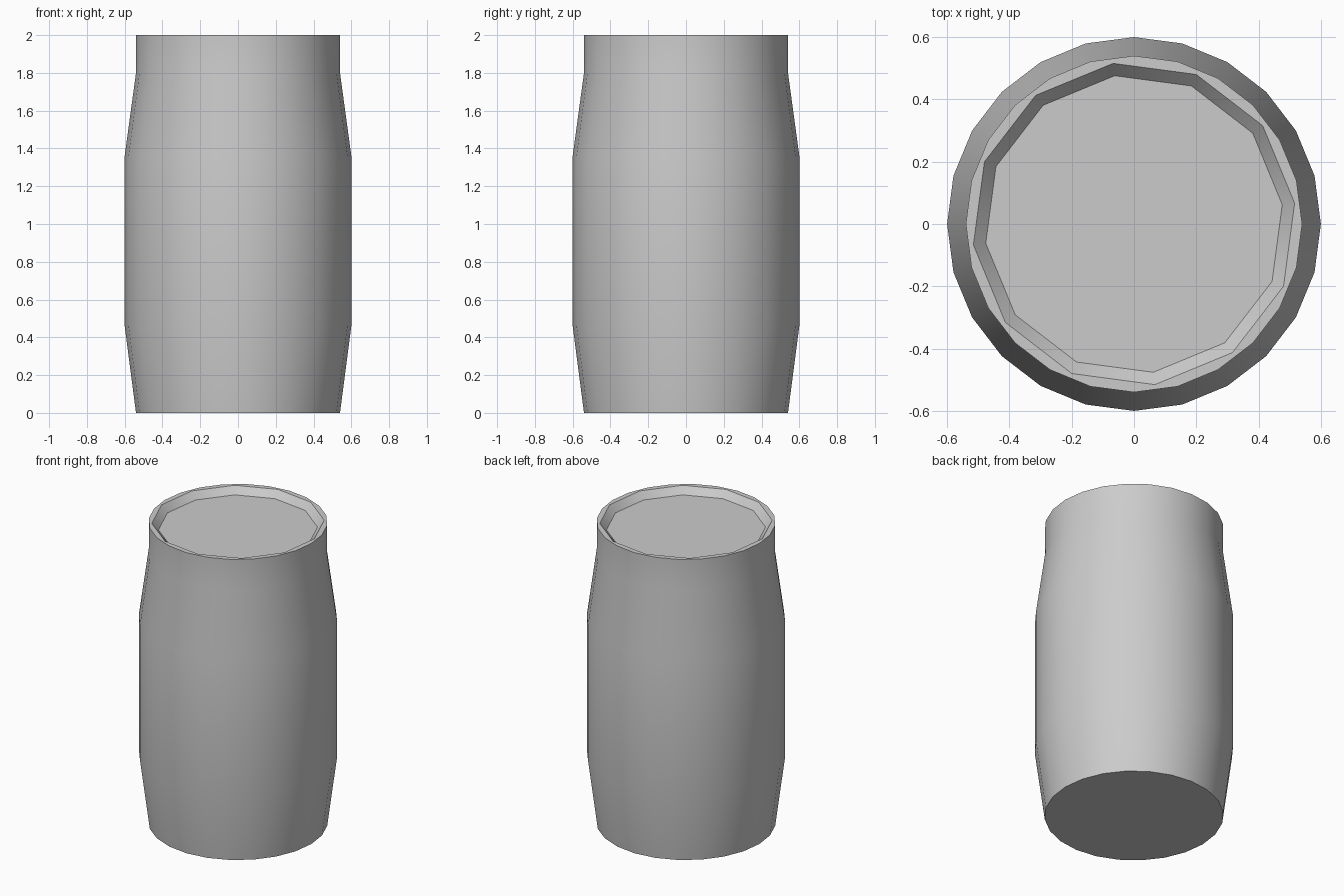
import bpy, bmesh, math

cube = bpy.data.objects.get("Cube")
if cube:
    bpy.data.objects.remove(cube, do_unlink=True)

# Single plain grey
grey = bpy.data.materials.new("light_grey")
grey.use_nodes = True
colour = (0.6, 0.6, 0.6, 1)
grey.diffuse_color = colour
grey.node_tree.nodes["Principled BSDF"].inputs["Base Color"].default_value = colour


def ring(bm, radius, z, sides, turn=0.0):
    """Closed loop of vertices and edges; returns both."""
    verts = []
    for i in range(sides):
        a = turn + math.tau * i / sides
        verts.append(bm.verts.new((radius * math.cos(a), radius * math.sin(a), z)))
    edges = [bm.edges.new((verts[i - 1], verts[i])) for i in range(sides)]
    return verts, edges


def bridge(bm, rings):
    for lower, upper in zip(rings, rings[1:]):
        bmesh.ops.bridge_loops(bm, edges=lower[1] + upper[1])


bm = bmesh.new()

# Outer wall: bulging middle, tapered ends, straight neck
profile = [(0.54, 0), (0.6, 0.46), (0.6, 1.36), (0.54, 1.8), (0.54, 2)]
wall = [ring(bm, r, z, 24) for r, z in profile]
bridge(bm, wall)
bm.faces.new(wall[0][0])

# Shallow twelve-sided recess in the top
turn = math.radians(7.4)
recess = [ring(bm, r, z, 12, turn) for r, z in [(0.52, 2), (0.48, 1.955)]]
bridge(bm, recess)
bm.faces.new(recess[1][0])

# Flat rim between the wall and the recess
bmesh.ops.triangle_fill(bm, use_beauty=True, edges=wall[-1][1] + recess[0][1],
                        normal=(0, 0, 1))
bmesh.ops.recalc_face_normals(bm, faces=bm.faces[:])

mesh = bpy.data.meshes.new("barrel_body")
bm.to_mesh(mesh)
bm.free()
mesh.materials.append(grey)
barrel = bpy.data.objects.new("barrel_body", mesh)
bpy.context.collection.objects.link(barrel)

# Smooth sides, crisp rims
bpy.ops.object.select_all(action="DESELECT")
barrel.select_set(True)
bpy.context.view_layer.objects.active = barrel
bpy.ops.object.shade_smooth_by_angle(angle=math.radians(35))
